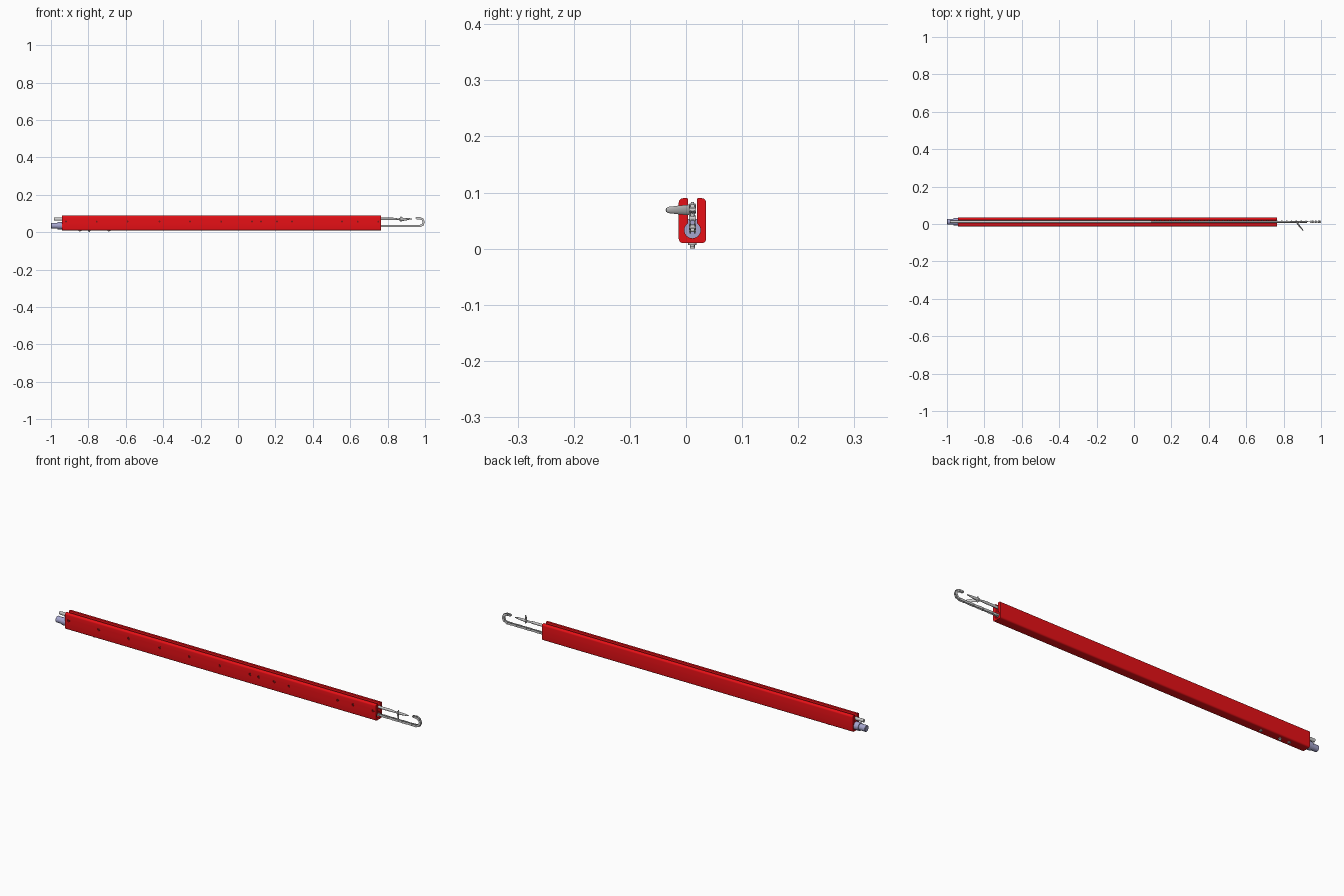
import bpy, bmesh, math
from mathutils import Vector

if "Cube" in bpy.data.objects:
    bpy.data.objects.remove(bpy.data.objects["Cube"])

CY = 0.0115          # centre line of the housing in y
X0, X1 = -0.94, 0.765


def material(name, rgb):
    m = bpy.data.materials.new(name)
    m.diffuse_color = (*rgb, 1)
    m.use_nodes = True
    m.node_tree.nodes["Principled BSDF"].inputs["Base Color"].default_value = m.diffuse_color
    return m


RED = material("red_paint", (0.8, 0.005, 0.008))
BLUE = material("blue_grey", (0.38, 0.38, 0.62))
DARK = material("dark_screw", (0.2, 0.01, 0.01))


def finish(name, bm, mat=None):
    bmesh.ops.recalc_face_normals(bm, faces=bm.faces)
    me = bpy.data.meshes.new(name)
    bm.to_mesh(me)
    bm.free()
    ob = bpy.data.objects.new(name, me)
    bpy.context.collection.objects.link(ob)
    if mat:
        me.materials.append(mat)
    bpy.ops.object.select_all(action='DESELECT')
    ob.select_set(True)
    bpy.context.view_layer.objects.active = ob
    bpy.ops.object.shade_smooth_by_angle(angle=math.radians(35))
    return ob


def bridge(bm, rings):
    """Skin a list of closed point rings and cap both ends."""
    vs = [[bm.verts.new(p) for p in r] for r in rings]
    n = len(vs[0])
    for a, b in zip(vs, vs[1:]):
        for i in range(n):
            bm.faces.new((a[i], a[(i + 1) % n], b[(i + 1) % n], b[i]))
    bm.faces.new(vs[0])
    bm.faces.new(vs[-1])


def loft(bm, stations, n=24):
    """Stations are (point, half width, half height) along a straight line."""
    d = (Vector(stations[-1][0]) - Vector(stations[0][0])).normalized()
    up = Vector((1, 0, 0)) if abs(d.z) > 0.9 else Vector((0, 0, 1))
    side = d.cross(up).normalized()
    up = side.cross(d)
    ang = [2 * math.pi * i / n for i in range(n)]
    bridge(bm, [[Vector(p) + side * w * math.cos(a) + up * h * math.sin(a) for a in ang]
                for p, w, h in stations])


def lofted(name, stations, mat=None, n=24):
    bm = bmesh.new()
    loft(bm, stations, n)
    return finish(name, bm, mat)


def arc(cy, cz, r, a0, a1, n):
    return [(cy + r * math.cos(math.radians(a0 + (a1 - a0) * i / n)),
             cz + r * math.sin(math.radians(a0 + (a1 - a0) * i / n))) for i in range(n + 1)]


# Housing: rounded bar with a keyhole channel open at the top
HW, R, SLOT, BORE, ZB, ZT, ZC = 0.0245, 0.008, 0.008, 0.0145, 0.01, 0.09, 0.033
half = arc(SLOT + 0.002, ZT - 0.002, 0.002, 180, 90, 3)
half += arc(HW - R, ZT - R, R, 90, 0, 5)
half += arc(HW - R, ZB + R, R, 0, -90, 5)
outer = half + [(-y, z) for y, z in reversed(half)]
a = math.degrees(math.acos(SLOT / BORE))
outer += arc(0, ZC, BORE, 180 - a, 360 + a, 20)
bm = bmesh.new()
bridge(bm, [[(x, CY + y, z) for y, z in outer] for x in (X0, X1)])
housing = finish("housing", bm, RED)

# Row of countersunk screws on the front wall
SCREWS = (-0.92, -0.755, -0.59, -0.42, -0.257, -0.09, 0.075, 0.123,
          0.208, 0.289, 0.556, 0.64, 0.75)
cut, scr = bmesh.new(), bmesh.new()
for x in SCREWS:
    loft(cut, [((x, -0.02, 0.057), 0.0065, 0.0065), ((x, -0.009, 0.057), 0.0065, 0.0065)])
    loft(scr, [((x, -0.0115, 0.057), 0.005, 0.005), ((x, -0.008, 0.057), 0.005, 0.005)], 12)
finish("screw_heads", scr, DARK)
cutter = finish("screw_hole_cutter", cut)
cutter.hide_render = True
cutter.hide_viewport = True
mod = housing.modifiers.new("screw_holes", 'BOOLEAN')
mod.object = cutter
mod.solver = 'EXACT'

# Motor plug at the left end
lofted("motor_plug", [((-1.0, CY, 0.035), 0.013, 0.013), ((-0.998, CY, 0.035), 0.0155, 0.0155),
                      ((-0.965, CY, 0.035), 0.0155, 0.0155), ((-0.965, CY, 0.035), 0.0195, 0.0195),
                      ((X0, CY, 0.035), 0.0195, 0.0195)], BLUE, 32)

# Push rod lying in the slot, narrowing to a flattened tip
lofted("push_rod", [((-0.985, CY, 0.07), 0.0065, 0.0085), ((0.09, CY, 0.07), 0.0065, 0.0085),
                    ((0.09, CY, 0.071), 0.0055, 0.0065), ((0.83, CY, 0.071), 0.0055, 0.0065),
                    ((0.855, CY, 0.07), 0.004, 0.004), ((0.88, CY, 0.07), 0.005, 0.007),
                    ((0.91, CY, 0.071), 0.004, 0.005), ((0.93, CY, 0.071), 0.0015, 0.002)])

# Swung-out latch near the tip
lofted("latch", [((0.864, 0.016, 0.069), 0.003, 0.008), ((0.872, 0.006, 0.069), 0.004, 0.0095),
                 ((0.885, -0.011, 0.069), 0.004, 0.008), ((0.902, -0.032, 0.069), 0.003, 0.0055),
                 ((0.905, -0.0355, 0.069), 0.001, 0.003)], None, 16)
lofted("latch_pivot", [((0.872, CY, 0.056), 0.003, 0.003), ((0.872, CY, 0.083), 0.003, 0.003)])

# Chain: straight run through the bore, then a half loop at the right end
CX, LZ, LR, PITCH = 0.972, 0.054, 0.021, 0.026


def on_path(s):
    """Point at distance s past the start of the loop (negative = straight run)."""
    if s <= 0:
        return Vector((CX + s, CY, LZ - LR))
    t = min(s / LR, math.pi)
    return Vector((CX + LR * math.sin(t) - max(0, s - math.pi * LR), CY, LZ - LR * math.cos(t)))


# pins run along the straight part at full pitch and tighter round the bend
steps = [-PITCH * i for i in range(70, -1, -1)] + [0.0165 * i for i in range(1, 6)]
pins = [on_path(s) for s in steps]
plates, rollers = bmesh.new(), bmesh.new()
for p in pins:
    loft(rollers, [(p - Vector((0, 0.0062, 0)), 0.0036, 0.0036),
                   (p + Vector((0, 0.0062, 0)), 0.0036, 0.0036)], 12)
for i, (p, q) in enumerate(zip(pins, pins[1:])):
    d = q - p
    base = math.degrees(math.atan2(d.z, d.x))
    shape = arc(p.x, p.z, 0.0058, base + 90, base + 270, 6)
    shape += arc(q.x, q.z, 0.0058, base - 90, base + 90, 6)
    off = 0.0045 if i % 2 else 0.003
    for side in (-1, 1):
        y = CY + side * off
        bridge(plates, [[(u, yy, v) for u, v in shape] for yy in (y - 0.0006, y + 0.0006)])
finish("chain_plates", plates)
finish("chain_pins", rollers)

# Fixings under the left end of the housing
for i, (x, r, z) in enumerate(((-0.845, 0.004, 0.004), (-0.795, 0.0045, 0.0), (-0.69, 0.004, 0.004))):
    lofted(f"bottom_pin_{i + 1}", [((x, CY, z), r, r), ((x, CY, 0.007), r, r),
                                   ((x, CY, 0.007), 0.0075, 0.0075), ((x, CY, 0.012), 0.0075, 0.0075)])
